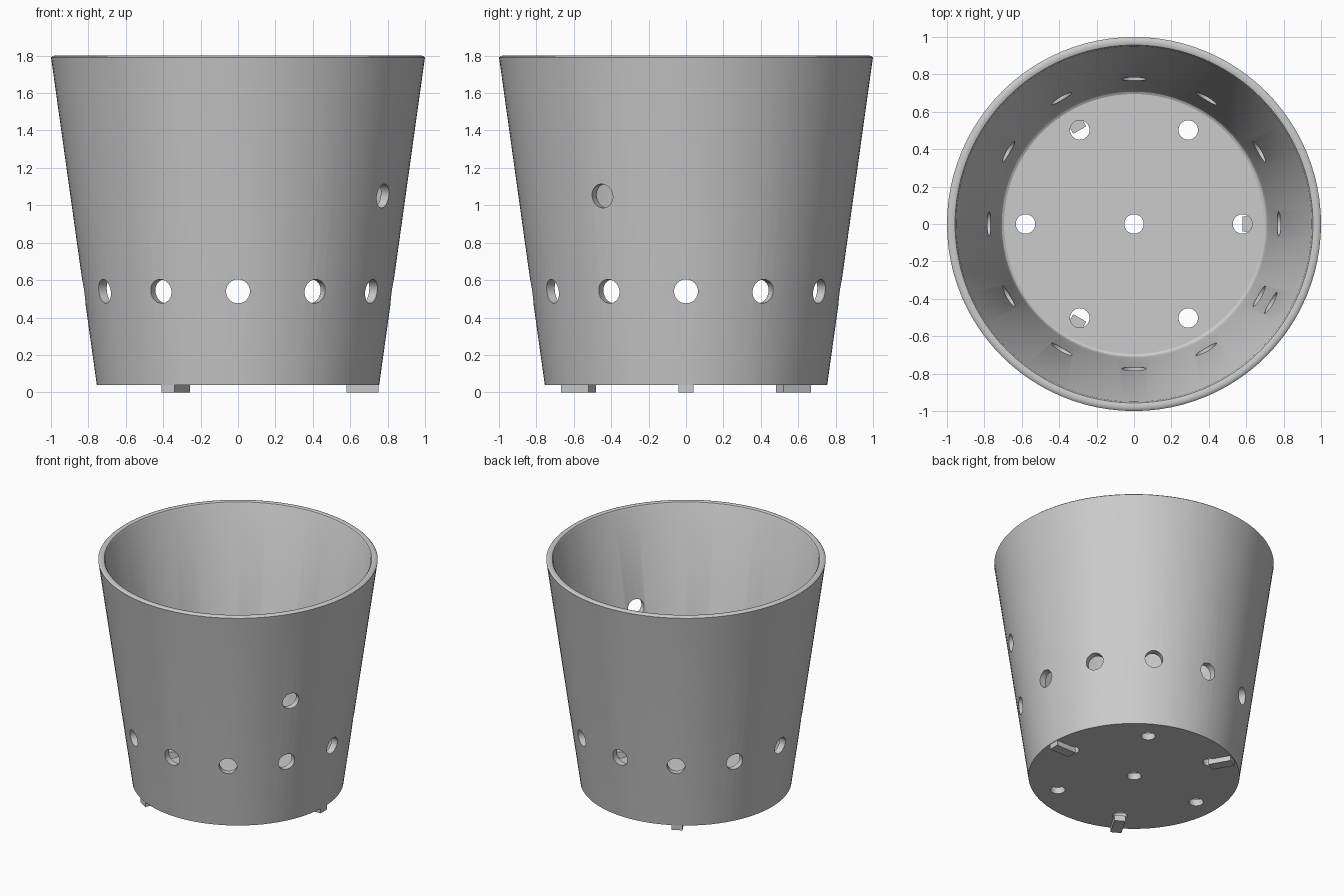
import bpy, bmesh, math
from mathutils import Matrix, Vector

if "Cube" in bpy.data.objects:
    bpy.data.objects.remove(bpy.data.objects["Cube"])

SEG = 96


def make_object(name, bm):
    bmesh.ops.recalc_face_normals(bm, faces=bm.faces)
    mesh = bpy.data.meshes.new(name)
    bm.to_mesh(mesh)
    bm.free()
    obj = bpy.data.objects.new(name, mesh)
    bpy.context.collection.objects.link(obj)
    return obj


def add_cylinder(bm, matrix, radius, depth):
    bmesh.ops.create_cone(bm, cap_ends=True, segments=32, radius1=radius,
                          radius2=radius, depth=depth, matrix=matrix)


# Pot: closed wall profile (radius, height) with rounded rim and inner fillet
profile = [(0, 0.04), (0.755, 0.04), (0.997, 1.78), (0.998, 1.79), (0.992, 1.797),
           (0.982, 1.80), (0.968, 1.80), (0.957, 1.796), (0.95, 1.785),
           (0.717, 0.125), (0.713, 0.108), (0.707, 0.097), (0.695, 0.09), (0, 0.09)]
profile[2:4] = [(0.998, 1.78), (1.0, 1.79)]
bm = bmesh.new()
verts = [bm.verts.new((r, 0, z)) for r, z in profile]
edges = [bm.edges.new(pair) for pair in zip(verts, verts[1:])]
bmesh.ops.spin(bm, geom=verts + edges, cent=(0, 0, 0), axis=(0, 0, 1),
               angle=math.tau, steps=SEG, use_duplicate=False)
bmesh.ops.remove_doubles(bm, verts=bm.verts, dist=0.0005)
pot = make_object("pot", bm)

# Hole cutters: ring of side vents, one higher vent, floor drains
bm = bmesh.new()
vents = [(i * 30, 0.54) for i in range(12)] + [(-30, 1.05)]
for angle, z in vents:
    matrix = (Matrix.Rotation(math.radians(angle), 4, 'Z')
              @ Matrix.Translation((0.85, 0, z))
              @ Matrix.Rotation(math.pi / 2, 4, 'Y'))
    add_cylinder(bm, matrix, 0.064, 0.4)
drains = [Vector((0, 0, 0.06))]
for i in range(6):
    a = i * math.pi / 3
    drains.append(Vector((0.58 * math.cos(a), 0.58 * math.sin(a), 0.06)))
for p in drains:
    add_cylinder(bm, Matrix.Translation(p), 0.052, 0.2)
cutter = make_object("hole_cutter", bm)
cutter.hide_render = True

mod = pot.modifiers.new("holes", 'BOOLEAN')
mod.operation = 'DIFFERENCE'
mod.solver = 'EXACT'
mod.object = cutter
bpy.context.view_layer.objects.active = pot
pot.select_set(True)
bpy.ops.object.modifier_apply(modifier=mod.name)
bpy.data.objects.remove(cutter)
bpy.ops.object.shade_smooth_by_angle(angle=math.radians(30))

# Feet: three radial blocks under the floor edge
for i in range(3):
    bm = bmesh.new()
    matrix = (Matrix.Rotation(i * math.tau / 3, 4, 'Z')
              @ Matrix.Translation((0.665, 0, 0.0225))
              @ Matrix.Diagonal((0.17, 0.08, 0.045, 1)))
    bmesh.ops.create_cube(bm, size=1, matrix=matrix)
    make_object(f"foot_{i + 1}", bm)
